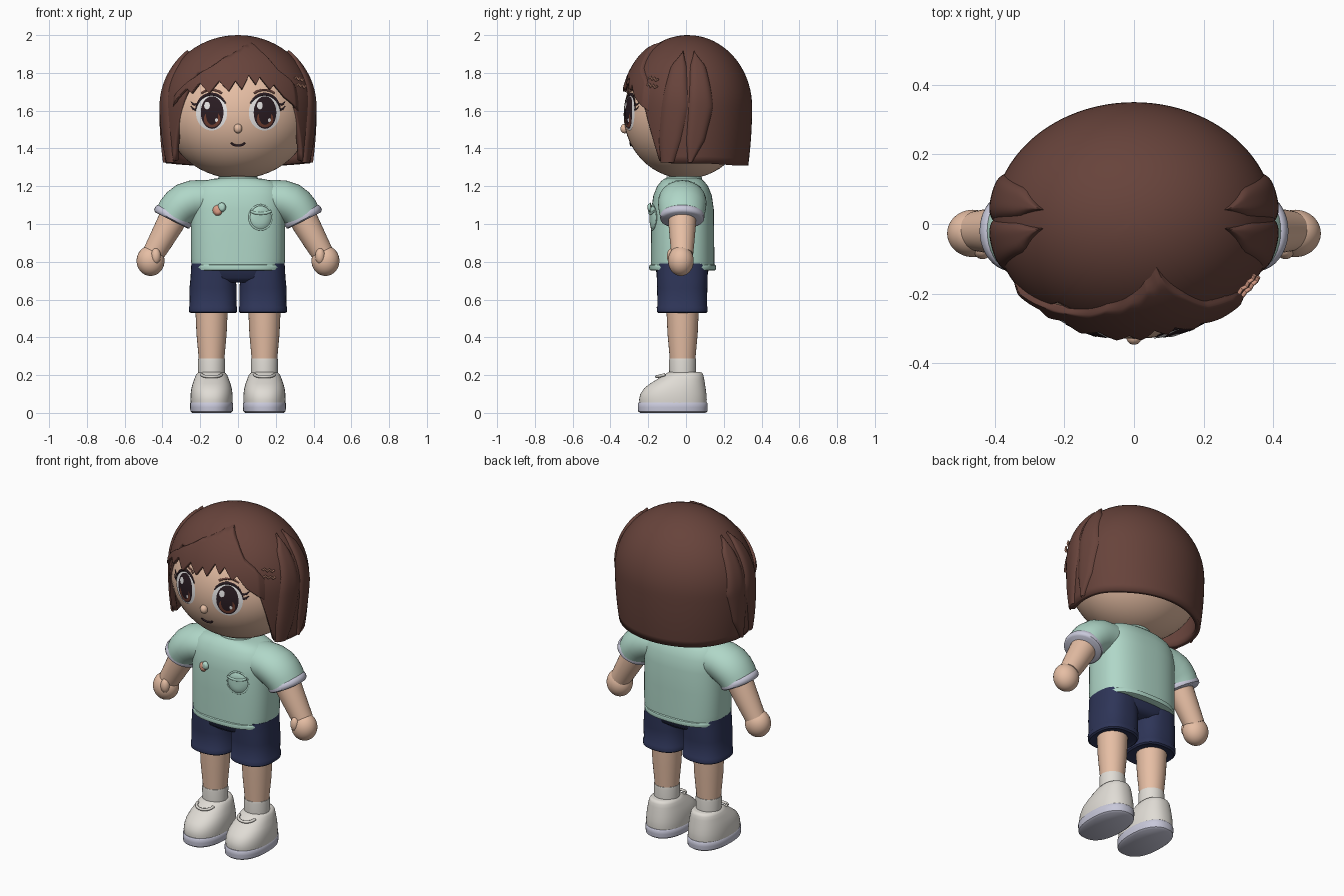
import bpy, bmesh, math
from mathutils import Vector

if "Cube" in bpy.data.objects:
    bpy.data.objects.remove(bpy.data.objects["Cube"])

def mat(name, r, g, b):
    m = bpy.data.materials.new(name)
    m.diffuse_color = [(c / 255 / 12.92 if c < 11 else ((c / 255 + .055) / 1.055) ** 2.4) for c in (r, g, b)] + [1]
    m.use_nodes = True
    m.node_tree.nodes["Principled BSDF"].inputs["Base Color"].default_value = m.diffuse_color
    return m

HAIR, SKIN = mat("hair_brown", 103, 67, 59), mat("skin", 230, 190, 164)
SHIRT, NAVY = mat("mint", 176, 215, 200), mat("navy", 46, 53, 88)
SHOE, TRIM = mat("off_white", 224, 220, 213), mat("lavender_trim", 200, 200, 218)
DARK, WHITE = mat("eye_dark", 42, 28, 34), mat("eye_white", 232, 230, 230)
IRIS, PINK = mat("iris_brown", 112, 62, 48), mat("peach_pink", 222, 160, 136)

def finish(name, bm, m, thick=0):
    bmesh.ops.remove_doubles(bm, verts=bm.verts, dist=1e-5)
    bmesh.ops.recalc_face_normals(bm, faces=bm.faces)
    me = bpy.data.meshes.new(name)
    bm.to_mesh(me)
    bm.free()
    me.materials.append(m)
    ob = bpy.data.objects.new(name, me)
    bpy.context.collection.objects.link(ob)
    bpy.ops.object.select_all(action='DESELECT')
    ob.select_set(True)
    bpy.context.view_layer.objects.active = ob
    if thick:
        s = ob.modifiers.new("thickness", 'SOLIDIFY')
        s.thickness, s.offset = thick, -1
    bpy.ops.object.shade_smooth_by_angle(angle=math.radians(45))
    return ob

def loft(name, rings, m):
    """Skin a list of closed rings and cap the ends."""
    bm = bmesh.new()
    vs = [[bm.verts.new(p) for p in r] for r in rings]
    n = len(vs[0])
    for a, b in zip(vs, vs[1:]):
        for i in range(n):
            bm.faces.new((a[i], a[(i + 1) % n], b[(i + 1) % n], b[i]))
    bm.faces.new(vs[0])
    bm.faces.new(vs[-1])
    return finish(name, bm, m)

def ring(cx, cy, z, rx, ry, e=2.0, n=48):
    p = lambda c: math.copysign(abs(c) ** (2 / e), c)
    return [Vector((cx + rx * p(math.cos(2 * math.pi * i / n)), cy + ry * p(math.sin(2 * math.pi * i / n)), z)) for i in range(n)]

def tube(name, path, radii, m, flat=1.0, ref=(0, 1, 0), n=24):
    """Round tube along a path; flat scales it along ref."""
    path, rings = [Vector(p) for p in path], []
    for i, p in enumerate(path):
        t = (path[min(i + 1, len(path) - 1)] - path[max(i - 1, 0)]).normalized()
        v = (Vector(ref) - t * t.dot(Vector(ref))).normalized()
        u = t.cross(v)
        r = radii[i] if isinstance(radii, (list, tuple)) else radii
        rings.append([p + (u * math.cos(a) + v * flat * math.sin(a)) * r for a in (2 * math.pi * k / n for k in range(n))])
    return loft(name, rings, m)

def grid(name, f, nu, nv, m, thick=0):
    bm = bmesh.new()
    vs = [[bm.verts.new(f(i / nu, j / nv)) for j in range(nv + 1)] for i in range(nu + 1)]
    for i in range(nu):
        for j in range(nv):
            bm.faces.new((vs[i][j], vs[i + 1][j], vs[i + 1][j + 1], vs[i][j + 1]))
    return finish(name, bm, m, thick)

def ball(name, c, r, m):
    bm = bmesh.new()
    bmesh.ops.create_uvsphere(bm, u_segments=48, v_segments=28, radius=1)
    for v in bm.verts:
        v.co = Vector(c) + Vector(a * b for a, b in zip(v.co, r))
    return finish(name, bm, m)

def lerp(knots, x):
    for (a, p), (b, q) in zip(knots, knots[1:]):
        if x <= b:
            return p + (q - p) * max(0, (x - a) / (b - a))
    return knots[-1][1]

def face_y(x, z):
    return -.33 * math.sqrt(max(.01, 1 - (x / .385) ** 2 - ((z - 1.58) / .34) ** 2))

def shirt_y(x, z):
    return -.02 - .165 * (1 - abs(x / .25) ** 2.6) ** (1 / 2.6)

def disc(name, x, z, rx, rz, off, m, surf=face_y, bulge=0):
    """Thin oval plate that follows a surface."""
    def f(u, v):
        a = 2 * math.pi * u
        px, pz = x + rx * v * math.cos(a), z + rz * v * math.sin(a)
        return (px, surf(px, pz) - off - bulge * (1 - v ** 4), pz)
    return grid(name, f, 36, 6, m)

def stroke(name, pts, r, m, surf=face_y, off=.003):
    return tube(name, [(x, surf(x, z) - off, z) for x, z in pts], r, m, .6, n=8)

def arc(x, z, rx, rz, a0, a1, n=14):
    return [(x + rx * math.cos(math.radians(a0 + (a1 - a0) * i / n)), z + rz * math.sin(math.radians(a0 + (a1 - a0) * i / n))) for i in range(n + 1)]

# Head, nose, neck
ball("head", (0, 0, 1.58), (.385, .33, .34), SKIN)
ball("nose", (0, -.325, 1.505), (.022, .022, .025), SKIN)
loft("neck", [ring(0, -.01, z, .085, .08) for z in (1.18, 1.32)], SKIN)

# Eyes, lashes, brows, mouth
for s, side in ((-1, "right"), (1, "left")):
    x = .14 * s
    disc(side + "_eye_white", x, 1.59, .083, .095, .003, WHITE)
    disc(side + "_eye_iris_rim", x + .003, 1.59, .06, .086, .005, DARK)
    disc(side + "_eye_iris", x + .003, 1.555, .044, .043, .006, IRIS)
    disc(side + "_eye_pupil", x + .003, 1.575, .032, .05, .007, DARK)
    disc(side + "_eye_highlight", x - .024, 1.627, .015, .02, .009, WHITE)
    disc(side + "_eye_glint", x + .026, 1.55, .008, .01, .009, WHITE)
    lid = [(s * px, pz) for px, pz in arc(.14, 1.59, .085, .097, 10, 150)]
    stroke(side + "_upper_lash", lid, [.003 + .006 * math.sin(math.pi * i / 14) for i in range(15)], DARK)
    for k in range(2):
        z = 1.605 + .025 * k
        stroke(side + "_outer_lash", [(s * (.222 - .008 * k), z), (s * .237, z + .004), (s * .25, z + .018)], [.006, .005, .002], DARK)
    stroke(side + "_brow", [(s * px, pz) for px, pz in arc(.14, 1.66, .07, .05, 40, 140)], .006, HAIR)
stroke("mouth", arc(0, 1.435, .037, .02, 195, 345), .006, DARK)

# Hair surface: oval dome above, nearly straight bob below
def hair(phi, z, off=0):
    k = math.sqrt(max(0, 1 - ((z - 1.62) / .38) ** 2)) if z > 1.62 else 1 - .06 * ((1.62 - z) / .31) ** 2
    p = math.radians(phi)
    n = Vector((k * math.sin(p) / .405, -k * math.cos(p) / .34, max(0, z - 1.62) / .38 ** 2)).normalized()
    return Vector((.405 * k * math.sin(p), .01 - .34 * k * math.cos(p), z)) + n * off

EDGE = [(0, 1.82), (38, 1.8), (43, 1.71), (62, 1.335), (75, 1.32), (110, 1.32), (140, 1.31), (180, 1.31)]
def bob(u, v):
    phi = -180 + 360 * u
    return hair(phi, 2 - (2 - lerp(EDGE, abs(phi))) * v ** 1.7)
grid("hair_bob", bob, 180, 30, HAIR, .028)

# Swept fringe with scalloped tips
TOP = [(-60, 1.66), (-40, 1.77), (-15, 1.885), (8, 1.95), (22, 1.972), (30, 1.9), (36, 1.83), (45, 1.785), (54, 1.71)]
TIPS = [(-60, 1.61), (-42, 1.715), (-37, 1.69), (-31, 1.745), (-22, 1.69), (-15, 1.755), (-7, 1.70), (-2, 1.755),
        (3, 1.71), (9, 1.785), (14, 1.735), (18, 1.775), (25, 1.71), (29, 1.735), (37, 1.67), (54, 1.59)]
def fringe(u, v):
    phi = -60 + 114 * u
    zt, zb = lerp(TOP, phi), lerp(TIPS, phi)
    return hair(phi, zt + (zb - zt) * v, -.005 + .02 * min(1, v * 7, u * 16, (1 - u) * 16))
grid("hair_fringe", fringe, 114, 24, HAIR, .018)

# Leaf-shaped side locks
LOCKS = {"front": [(0, 84, 1.91, 0), (.15, 80, 1.84, 9), (.5, 78, 1.62, 13), (.8, 73, 1.44, 11), (1, 70, 1.325, 7)],
         "rear": [(0, 98, 1.91, 0), (.15, 101, 1.84, 9), (.5, 102, 1.62, 12), (.8, 97, 1.44, 9), (1, 92, 1.325, 2)]}
for s in (-1, 1):
    for name, k in LOCKS.items():
        def leaf(u, v):
            w = 2 * v - 1
            phi, z, half = (lerp([(q[0], q[i]) for q in k], u) for i in (1, 2, 3))
            return hair(s * (phi + half * w), z, -.004 + .018 * (1 - w ** 4))
        grid(name + "_side_lock", leaf, 30, 14, HAIR)

# Two wavy hair clips on the left
for z in (1.77, 1.735):
    pts = [hair(51 + 2.2 * i, z + (.005 if i % 2 else -.005) - .003 * i, .017) for i in range(6)]
    tube("hair_clip", pts, .006, PINK, ref=(0, 0, 1), n=8)

# Shirt body, collar, hem
BODY = [(.775, .245, .168), (.82, .25, .168), (.95, .25, .167), (1.08, .25, .165), (1.15, .248, .155),
        (1.2, .225, .135), (1.225, .19, .115), (1.238, .14, .1), (1.243, .1, .09)]
loft("shirt", [ring(0, -.018, z, rx, ry, 2.6, 64) for z, rx, ry in BODY], SHIRT)
loft("collar", [ring(0, -.01, z, r, r * .9) for z, r in ((1.225, .1), (1.24, .106), (1.252, .102), (1.252, .08))], SHIRT)
loft("shirt_hem", [ring(0, -.018, z, rx, ry, 2.6, 64) for z, rx, ry in
     ((.753, .232, .165), (.757, .24, .175), (.77, .243, .178), (.782, .24, .175), (.787, .235, .165))], SHIRT)

# Pocket and badge
disc("pocket", .12, 1.035, .06, .065, .002, SHIRT, shirt_y, .012)
stroke("pocket_rim", arc(.12, 1.035, .06, .065, 0, 360, 36), .005, SHIRT, shirt_y)
stroke("pocket_top", [(.065, 1.068), (.09, 1.058), (.12, 1.055), (.15, 1.058), (.175, 1.068)], .007, SHIRT, shirt_y, .014)
disc("badge_fruit", -.108, 1.072, .026, .028, .003, PINK, shirt_y, .015)
disc("badge_leaf", -.086, 1.088, .022, .025, .006, SHIRT, shirt_y, .016)

# Arms and legs, mirrored
for s, side in ((-1, "right_"), (1, "left_")):
    P = lambda *pts: [(s * x, y, z) for x, y, z in pts]
    Y = -.02
    tube(side + "sleeve", P((.13, Y, 1.13), (.19, Y, 1.13), (.235, Y, 1.125), (.275, Y, 1.11), (.305, Y, 1.088), (.328, Y, 1.063), (.343, Y, 1.038)),
         [.1, .104, .107, .109, .107, .103, .099], SHIRT, 1.18, n=40)
    tube(side + "cuff", P((.334, Y, 1.058), (.338, Y, 1.05), (.345, Y, 1.037), (.351, Y, 1.026), (.354, Y, 1.02)),
         [.097, .105, .107, .105, .095], TRIM, 1.1, n=40)
    tube(side + "arm", P((.325, Y, 1.07), (.36, Y, 1.0), (.41, Y, .91), (.45, Y, .84)), [.074, .073, .065, .058], SKIN, n=32)
    ball(side + "hand", (s * .463, -.027, .805), (.074, .068, .08), SKIN)
    ball(side + "thumb", (s * .435, -.075, .83), (.026, .026, .042), SKIN)

    X = .132 * s
    loft(side + "shorts_leg", [ring(X, -.02, z, rx, ry, 2.5) for z, rx, ry in
         ((.535, .1, .105), (.528, .118, .125), (.535, .127, .134), (.56, .128, .135), (.566, .124, .131),
          (.66, .125, .133), (.72, .119, .135), (.79, .115, .135))], NAVY)
    X = .14 * s
    loft(side + "leg", [ring(X, -.018, z, r, r) for z, r in ((.2, .064), (.3, .069), (.42, .08), (.56, .086))], SKIN)
    loft(side + "sock", [ring(X, -.018, z, r, r) for z, r in ((.18, .07), (.275, .072), (.288, .07), (.29, .06))], SHOE)
    # Shoe lofted upward; each row is height, back, front, half width
    upper = ((.04, .108, -.245, .11), (.07, .11, -.248, .112), (.1, .108, -.242, .111), (.13, .104, -.222, .107), (.155, .1, -.19, .1),
             (.18, .096, -.15, .091), (.2, .092, -.118, .083), (.212, .086, -.1, .074), (.216, .075, -.09, .062))
    loft(side + "shoe", [ring(X, (b + f) / 2, z, w, (b - f) / 2, 2.3) for z, b, f, w in upper], SHOE)
    loft(side + "sole", [ring(X, -.07, z, .114 - d, .185 - d, 2.3) for z, d in ((0, .012), (.008, .002), (.03, 0), (.05, 0), (.056, .005))], TRIM)
    tube(side + "shoe_strap", [(X + .052 * math.cos(a), -.11 - .045 * math.sin(a), .203 - .012 * math.sin(a))
         for a in (math.pi * i / 12 for i in range(13))], .008, SHOE, ref=(0, 0, 1), n=10)

# Hips joining the shorts legs
loft("shorts_waist", [ring(0, -.02, z, rx, ry, 2.6) for z, rx, ry in ((.69, .17, .1), (.715, .238, .132), (.79, .24, .145))], NAVY)
